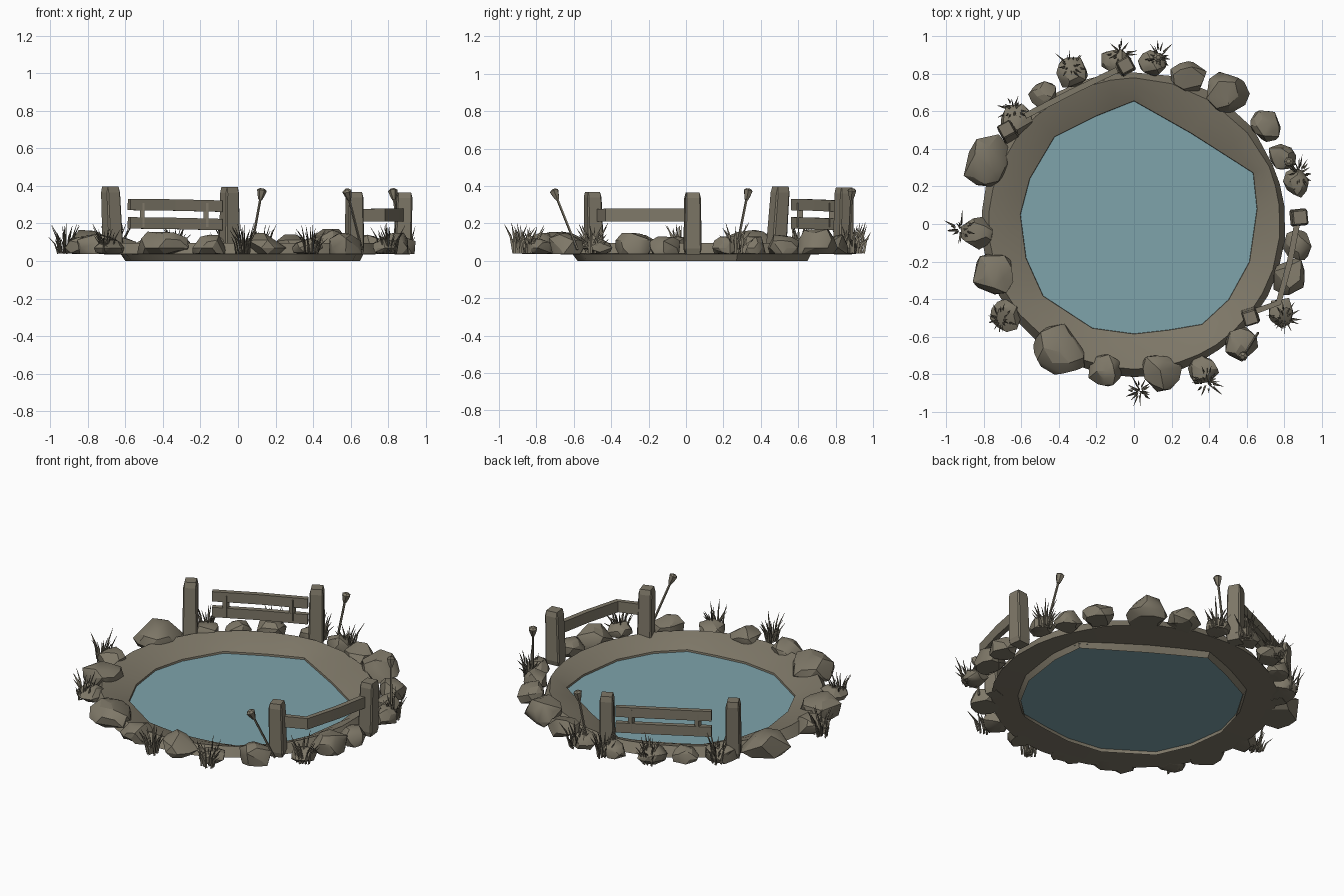
import bpy, bmesh, math, random
from mathutils import Vector

if "Cube" in bpy.data.objects:
    bpy.data.objects.remove(bpy.data.objects["Cube"])

random.seed(4)

def material(name, rgb):
    m = bpy.data.materials.new(name)
    m.diffuse_color = (*rgb, 1)
    m.use_nodes = True
    m.node_tree.nodes["Principled BSDF"].inputs["Base Color"].default_value = m.diffuse_color
    return m

EARTH = material("grey brown", (0.21, 0.187, 0.138))
WATER = material("pond blue", (0.21, 0.37, 0.41))

def finish(name, bm, mat, smooth=None):
    bmesh.ops.recalc_face_normals(bm, faces=bm.faces)
    me = bpy.data.meshes.new(name)
    bm.to_mesh(me)
    bm.free()
    me.materials.append(mat)
    ob = bpy.data.objects.new(name, me)
    bpy.context.collection.objects.link(ob)
    if smooth:
        bpy.ops.object.select_all(action='DESELECT')
        ob.select_set(True)
        bpy.context.view_layer.objects.active = ob
        bpy.ops.object.shade_smooth_by_angle(angle=math.radians(smooth))
    return ob

def tube(bm, path, radii, sides, cap=True):
    """Sweep a polygon of given radii along a path of points."""
    path = [Vector(p) for p in path]
    rings = []
    for i, p in enumerate(path):
        d = (path[min(i + 1, len(path) - 1)] - path[max(i - 1, 0)]).normalized()
        ref = Vector((0, 0, 1)) if abs(d.z) < 0.7 else Vector((1, 0, 0))
        u = d.cross(ref).normalized()
        v = u.cross(d)
        ring = []
        for k in range(sides):
            a = 2 * math.pi * (k + 0.5) / sides
            ru, rv = radii[i]
            ring.append(bm.verts.new(p + u * math.cos(a) * ru + v * math.sin(a) * rv))
        rings.append(ring)
    for a, b in zip(rings, rings[1:]):
        for k in range(sides):
            j = (k + 1) % sides
            bm.faces.new((a[k], a[j], b[j], b[k]))
    if cap:
        bm.faces.new(rings[0])
        bm.faces.new(rings[-1])

# Irregular shoreline
shore = [(0, .65), (-.2, .57), (-.42, .46), (-.55, .24), (-.60, .05), (-.57, -.18), (-.48, -.38),
         (-.22, -.55), (0, -.58), (.18, -.56), (.36, -.53), (.5, -.4), (.61, -.2), (.65, .08), (.63, .27), (.3, .48)]
pts = []
for i, p in enumerate(shore):
    q = shore[(i + 1) % len(shore)]
    pts += [Vector(p), (Vector(p) + Vector(q)) / 2]

# Water sheet
bm = bmesh.new()
bm.faces.new([bm.verts.new((p.x * 1.015, p.y * 1.015, 0.024)) for p in pts])
finish("water", bm, WATER)

# Earth bank: shore lip, inward slope, rim and underside
bm = bmesh.new()
profile = [(0, 0, 0.0), (0.0, .006, .035), (.5, 0, .072), (.92, 0, .095), (1.12, 0, .038), (.12, 0, .034)]
loops = []
for t, off, z in profile:
    loops.append([bm.verts.new((*(p.lerp(p.normalized() * .79, t) + p.normalized() * off), z)) for p in pts])
for a, b in zip(loops, loops[1:] + loops[:1]):
    for k in range(len(pts)):
        j = (k + 1) % len(pts)
        bm.faces.new((a[k], a[j], b[j], b[k]))
finish("earth_bank", bm, EARTH, 35)

# Ring of rocks: x, y, radius, top height
rocks = [(.50, .70, .12, .17), (.29, .79, .09, .14), (.70, .52, .085, .14), (.79, .36, .075, .13),
         (.87, .22, .07, .13), (.87, -.11, .08, .14), (.83, -.28, .10, .15), (.78, -.47, .075, .12),
         (.57, -.64, .10, .15), (.37, -.78, .075, .12), (.14, -.78, .105, .15), (-.15, -.78, .095, .14),
         (-.40, -.68, .14, .16), (-.68, -.48, .085, .12), (-.75, -.27, .12, .15), (-.83, -.04, .09, .13),
         (-.78, .34, .14, .17), (-.63, .55, .09, .13), (-.48, .69, .075, .12), (-.33, .81, .085, .13),
         (-.10, .87, .075, .13), (.10, .86, .075, .13)]
for i, (x, y, r, top) in enumerate(rocks):
    bm = bmesh.new()
    bmesh.ops.create_icosphere(bm, subdivisions=2, radius=1)
    for v in list(bm.verts):
        v.co *= random.uniform(.85, 1.14)
        if random.random() < .3:
            bm.verts.remove(v)
    hull = bmesh.ops.convex_hull(bm, input=bm.verts)
    bmesh.ops.delete(bm, geom=[v for v in bm.verts if not v.link_faces], context='VERTS')
    ang = math.atan2(y, x)
    sx, sy = r * random.uniform(.92, 1.0), r * random.uniform(1.0, 1.1)
    for v in bm.verts:
        a, b = v.co.x * sx, v.co.y * sy
        z = max(.037, .07 + max(-1, min(1.0, v.co.z * 1.05)) * (top - .07))
        v.co = (x + a * math.cos(ang) - b * math.sin(ang), y + a * math.sin(ang) + b * math.cos(ang), z)
    finish(f"rock_{i + 1}", bm, EARTH, 28)

# Grass tufts of bent blades
tufts = [(-.64, .61), (-.34, .84), (-.07, .91), (.13, .89), (.88, .27), (.80, -.50),
         (.39, -.84), (.03, -.89), (-.71, -.51), (-.92, -.03)]
for i, (x, y) in enumerate(tufts):
    bm = bmesh.new()
    for k in range(20):
        a = k * 2.4 + random.uniform(-.3, .3)
        d = Vector((math.cos(a), math.sin(a), 0))
        base = Vector((x, y, .04)) + d * random.uniform(.005, .045)
        reach, h = random.uniform(.02, .065), random.uniform(.07, .165)
        tube(bm, [base, base + d * reach * .35 + Vector((0, 0, h * .6)), base + d * reach + Vector((0, 0, h))],
             [(.009, .006), (.007, .004), (.001, .001)], 3)
    finish(f"grass_tuft_{i + 1}", bm, EARTH)

# Bulrushes: thin stem and tapered head
for i, (b, t) in enumerate([((.07, .87), (.12, .885)), ((.87, .27), (.83, .325)), ((.66, -.58), (.59, -.69))]):
    b, t = Vector((*b, .06)), Vector((*t, .335))
    bm = bmesh.new()
    tube(bm, [b, b.lerp(t, .55) + (b - t) * Vector((.2, .2, 0)).x * Vector((1, 1, 0)).length * .3, t], [(.007, .007)] * 3, 5)
    d = (t - b).normalized()
    tube(bm, [t - d * .01, t + d * .012, t + d * .042, t + d * .052],
         [(.010, .010), (.018, .018), (.026, .026), (.012, .012)], 6)
    finish(f"bulrush_{i + 1}", bm, EARTH)

# Fence posts with chamfered edges: base xy, top xy, top height, turn
def post(name, base, top, h, turn, w=.041):
    bm = bmesh.new()
    bmesh.ops.create_cube(bm, size=2)
    bmesh.ops.bevel(bm, geom=bm.edges[:], offset=.18, segments=1, affect='EDGES')
    c, s = math.cos(turn), math.sin(turn)
    for v in bm.verts:
        t = (v.co.z + 1) / 2
        k = w * (1.06 - .1 * t)
        v.co = (base[0] + (top[0] - base[0]) * t + k * (c * v.co.x - s * v.co.y),
                base[1] + (top[1] - base[1]) * t + k * (s * v.co.x + c * v.co.y), .035 + (h - .035) * t)
    finish(name, bm, EARTH)

post("back_post_left", (-.665, .48), (-.68, .505), .397, .5)
post("back_post_right", (-.045, .84), (-.045, .845), .393, .5)
post("side_post_front", (.62, -.49), (.62, -.50), .368, .3)
post("side_post_back", (.875, .035), (.885, .035), .365, .1, .043)

# Back fence rails with spacer blocks between them
for n, z in (("upper", .298), ("lower", .2)):
    bm = bmesh.new()
    tube(bm, [(-.58, .575, z + .003), (-.34, .70, z), (-.09, .82, z - .006)],
         [(.022, .043)] * 3, 4)
    finish(f"back_rail_{n}", bm, EARTH)
for i, (x, y) in enumerate([(-.51, .61), (-.17, .78)]):
    bm = bmesh.new()
    tube(bm, [(x, y, .18), (x, y, .31)], [(.022, .018)] * 2, 4)
    finish(f"rail_spacer_{i + 1}", bm, EARTH)

# Side rail, bent near the front post
bm = bmesh.new()
tube(bm, [(.63, -.47, .243), (.77, -.42, .245), (.83, -.2, .245), (.87, .01, .245)],
     [(.022, .048)] * 4, 4)
finish("side_rail", bm, EARTH, 30)
